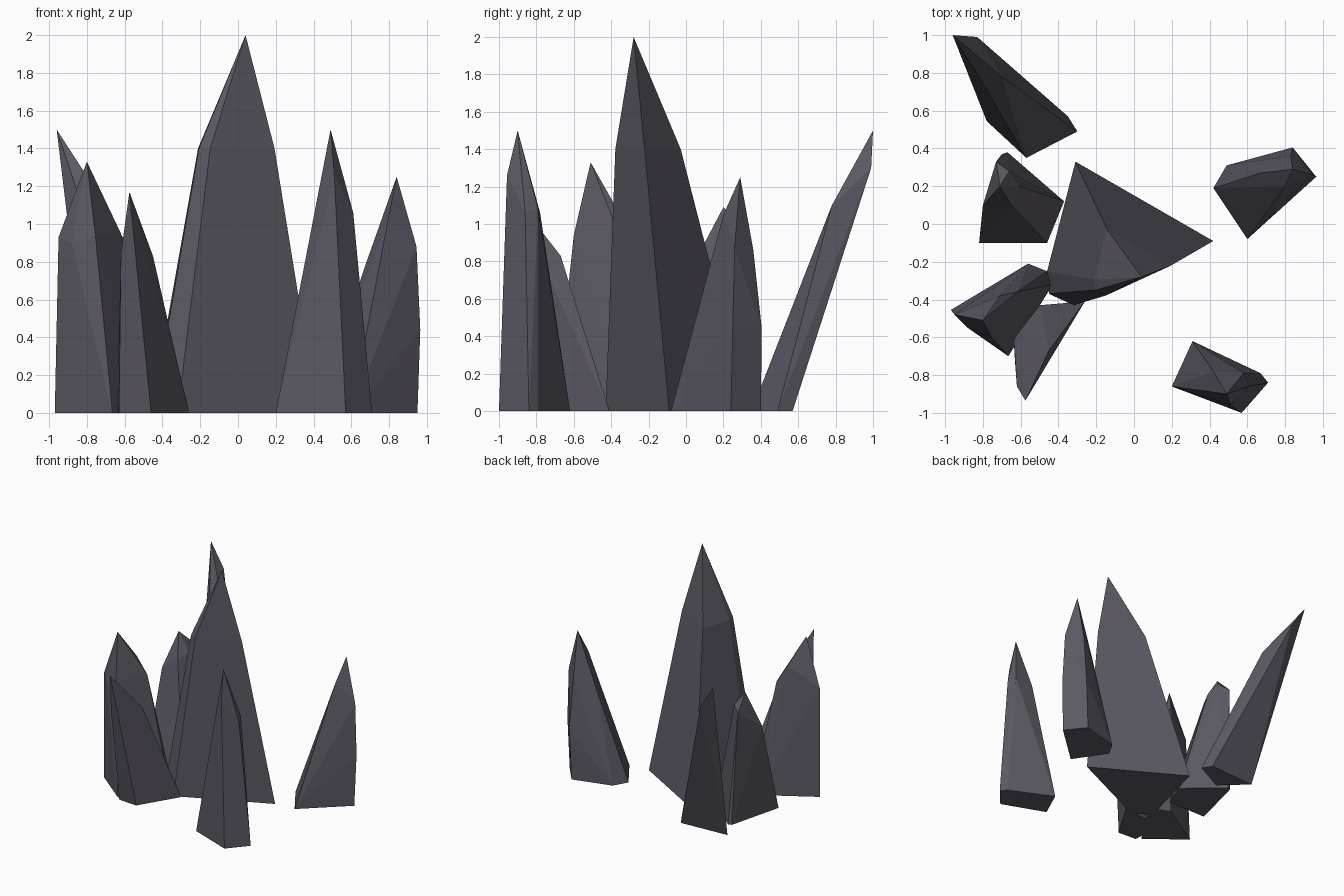
import bpy, bmesh

stone = bpy.data.materials.new("dark violet grey stone")
stone.diffuse_color = (0.105, 0.098, 0.125, 1)


def crystal(name, base, shoulder, tip):
    """Faceted shard: convex hull of a flat base, loose shoulder points and a tip."""
    bm = bmesh.new()
    for p in [(x, y, 0) for x, y in base] + shoulder + [tip]:
        bm.verts.new(p)
    res = bmesh.ops.convex_hull(bm, input=bm.verts[:])
    junk = {g for g in res["geom_interior"] + res["geom_unused"]
            if isinstance(g, bmesh.types.BMVert)}
    bmesh.ops.delete(bm, geom=list(junk), context='VERTS')
    bmesh.ops.dissolve_limit(bm, angle_limit=0.01, verts=bm.verts[:], edges=bm.edges[:])
    bmesh.ops.recalc_face_normals(bm, faces=bm.faces[:])
    me = bpy.data.meshes.new(name)
    bm.to_mesh(me)
    bm.free()
    me.materials.append(stone)
    bpy.context.collection.objects.link(bpy.data.objects.new(name, me))


# tall centre crystal: its shoulder is the base shrunk and shifted
main = [(0.42, -0.09), (-0.31, 0.33), (-0.46, -0.25), (-0.45, -0.37), (-0.32, -0.43)]
crystal("centre_crystal", main,
        [(0.46 * x, 0.46 * y - 0.18, 1.4) for x, y in main], (0.04, -0.28, 2.0))

# leaning crystal at the back left
crystal("back_left_crystal",
        [(-0.30, 0.49), (-0.35, 0.57), (-0.78, 0.545), (-0.57, 0.35)],
        [(-0.70, 0.78, 1.10), (-0.83, 0.99, 1.30), (-0.81, 0.76, 1.05)],
        (-0.96, 1.0, 1.5))

# short crystal at the left
crystal("left_crystal",
        [(-0.82, -0.10), (-0.46, -0.10), (-0.37, 0.12), (-0.67, 0.38), (-0.70, 0.37)],
        [(-0.80, 0.10, 0.79), (-0.65, 0.10, 0.90), (-0.61, 0.20, 0.93), (-0.73, 0.33, 0.96),
         (-0.66, 0.28, 1.0)],
        (-0.71, 0.20, 1.09))

# wide crystal at the front left
crystal("front_left_crystal",
        [(-0.97, -0.455), (-0.56, -0.21), (-0.46, -0.25), (-0.43, -0.32), (-0.665, -0.70)],
        [(-0.95, -0.48, 0.93), (-0.88, -0.55, 0.90), (-0.755, -0.60, 0.94),
         (-0.71, -0.38, 1.10), (-0.62, -0.36, 0.95)],
        (-0.80, -0.51, 1.33))

# slim crystal at the front
crystal("front_crystal",
        [(-0.64, -0.55), (-0.63, -0.73), (-0.46, -0.74), (-0.26, -0.41), (-0.50, -0.43)],
        [(-0.62, -0.86, 0.84), (-0.45, -0.67, 0.83), (-0.55, -0.87, 0.85)],
        (-0.575, -0.935, 1.17))

# front right crystal
crystal("front_right_crystal",
        [(0.31, -0.62), (0.20, -0.86), (0.57, -1.0), (0.71, -0.84), (0.67, -0.79)],
        [(0.51, -0.957, 1.26), (0.61, -0.86, 1.06), (0.58, -0.79, 1.08), (0.42, -0.78, 1.06)],
        (0.49, -0.90, 1.5))

# back right crystal
crystal("back_right_crystal",
        [(0.42, 0.19), (0.60, -0.08), (0.95, 0.24), (0.82, 0.40), (0.49, 0.31)],
        [(0.965, 0.25, 0.44), (0.84, 0.405, 0.44), (0.945, 0.26, 0.88), (0.83, 0.36, 0.86),
         (0.80, 0.20, 1.05), (0.67, 0.27, 0.77)],
        (0.84, 0.29, 1.25))
